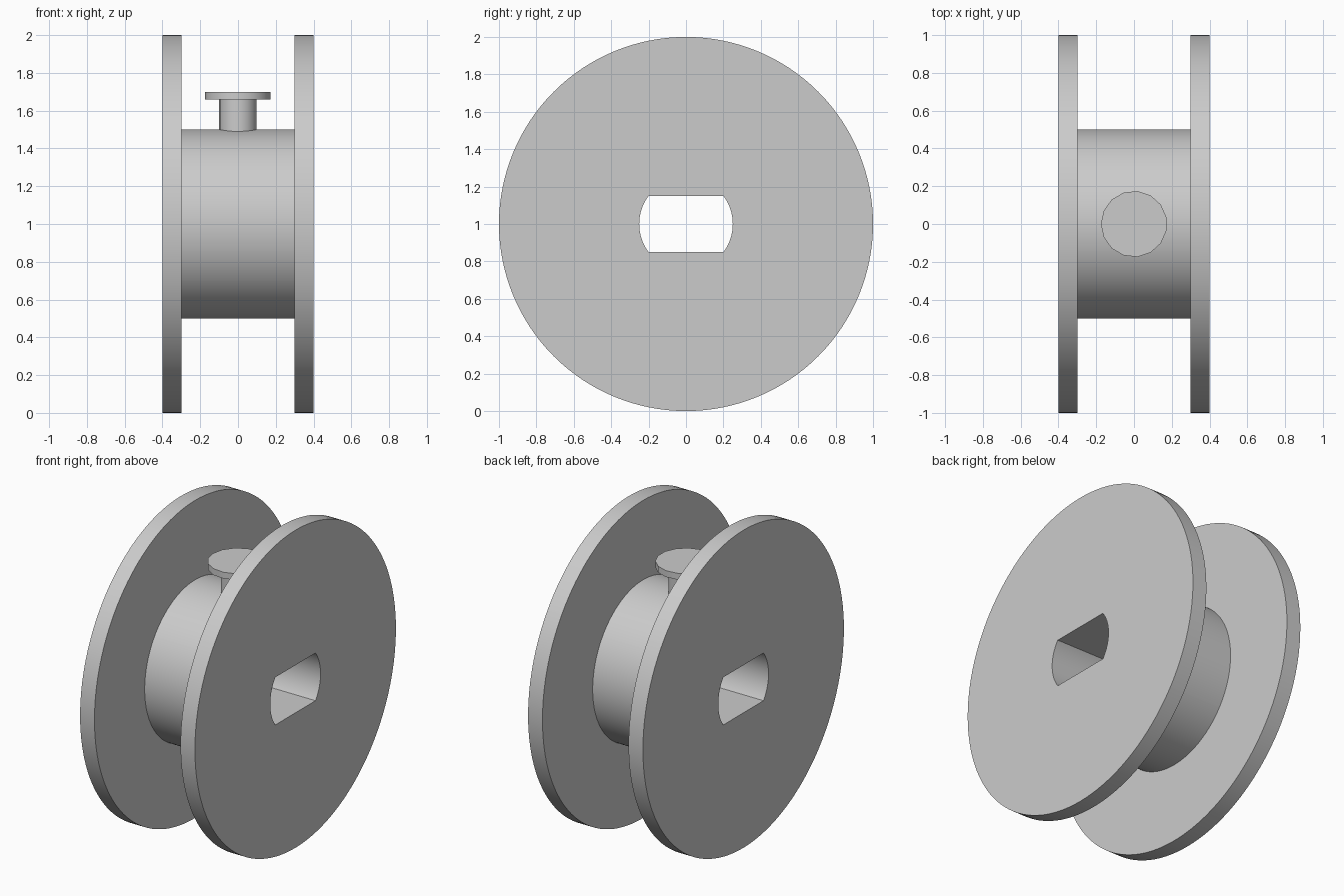
import bpy, bmesh
from math import sin, cos, asin, pi, radians

if "Cube" in bpy.data.objects:
    bpy.data.objects.remove(bpy.data.objects["Cube"])

grey = bpy.data.materials.new("plain grey")
grey.use_nodes = True
colour = (0.6, 0.6, 0.6, 1)
grey.diffuse_color = colour
grey.node_tree.nodes["Principled BSDF"].inputs["Base Color"].default_value = colour

CENTRE = 1.0        # height of the axle
BORE, FLAT = 0.25, 0.15


def finish(bm, name):
    bmesh.ops.recalc_face_normals(bm, faces=bm.faces)
    mesh = bpy.data.meshes.new(name)
    bm.to_mesh(mesh)
    bm.free()
    mesh.materials.append(grey)
    obj = bpy.data.objects.new(name, mesh)
    bpy.context.collection.objects.link(obj)
    bpy.ops.object.select_all(action='DESELECT')
    obj.select_set(True)
    bpy.context.view_layer.objects.active = obj
    bpy.ops.object.shade_smooth_by_angle(angle=radians(30))


def stitch(bm, rings):
    """Join neighbouring rings of vertices with quads."""
    for a, b in zip(rings, rings[1:]):
        for i in range(len(a)):
            j = (i + 1) % len(a)
            bm.faces.new((a[i], a[j], b[j], b[i]))


# Spool: two flanges and a hub, turned about x around a flat-sided bore
def bore_radius(a):
    return min(BORE, FLAT / max(abs(sin(a)), 0.01))


corner = asin(FLAT / BORE)
angles = sorted([2 * pi * i / 128 for i in range(128)]
                + [corner, pi - corner, pi + corner, 2 * pi - corner])
section = [(-0.4, None), (-0.4, 1), (-0.3, 1), (-0.3, 0.5),
           (0.3, 0.5), (0.3, 1), (0.4, 1), (0.4, None)]
bm = bmesh.new()
rings = []
for x, radius in section:
    ring = []
    for a in angles:
        r = radius or bore_radius(a)
        ring.append(bm.verts.new((x, r * cos(a), CENTRE + r * sin(a))))
    rings.append(ring)
stitch(bm, rings + rings[:1])
finish(bm, "spool_body")

# Peg: stem and flat cap standing on the hub
SIDES = 15
bm = bmesh.new()
rings = []
for r, z in [(0.1, 1.47), (0.1, 1.66), (0.175, 1.66), (0.175, 1.7)]:
    rings.append([bm.verts.new((-r * cos(2 * pi * i / SIDES), r * sin(2 * pi * i / SIDES), z))
                  for i in range(SIDES)])
stitch(bm, rings)
bm.faces.new(rings[0])
bm.faces.new(rings[-1])
finish(bm, "peg")
